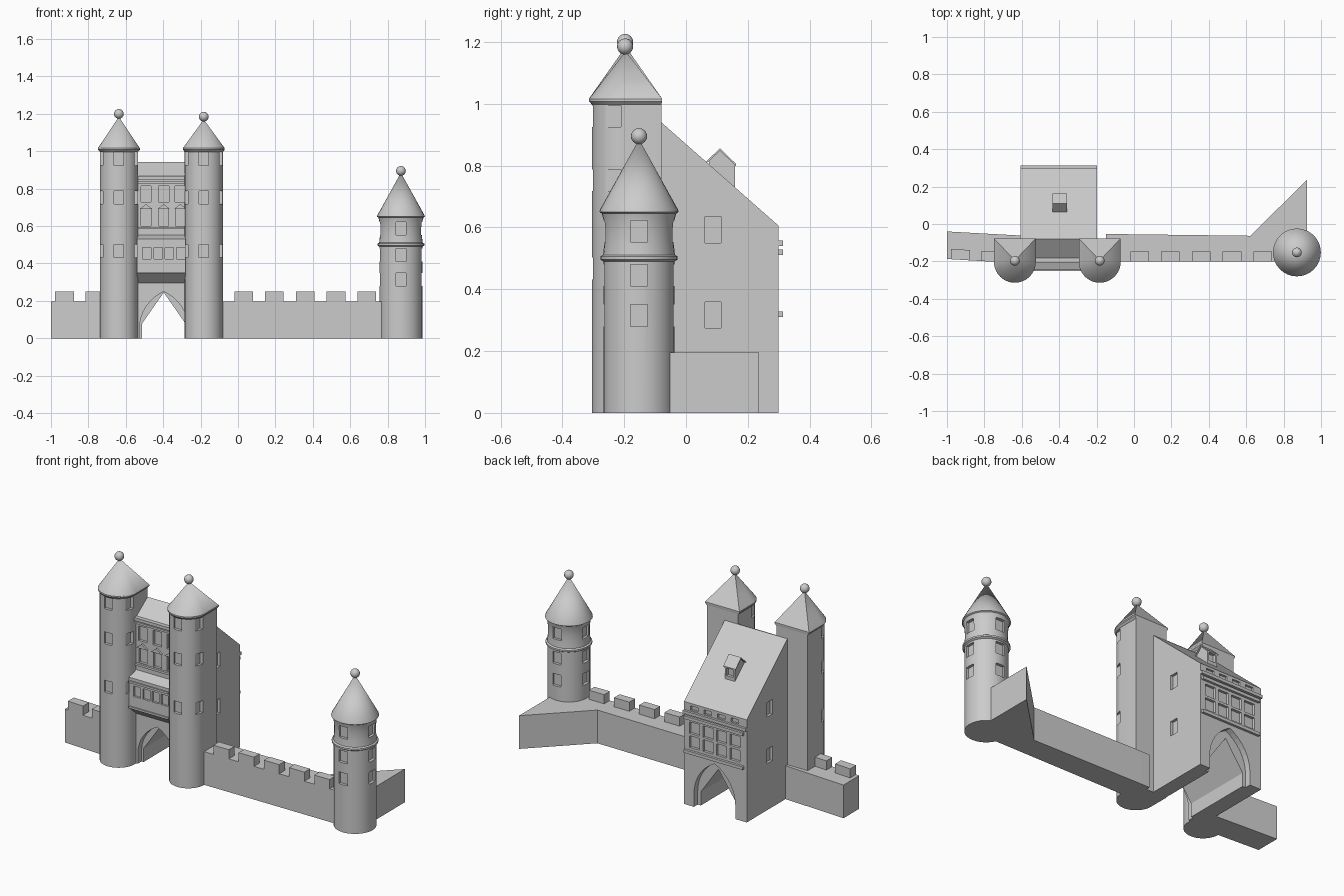
import bpy, bmesh, math
from mathutils import Vector

if "Cube" in bpy.data.objects:
    bpy.data.objects.remove(bpy.data.objects["Cube"])


def loft(name, rings, smooth=False):
    """Skin a stack of equal-length point rings and cap both ends."""
    n = len(rings[0])
    bm = bmesh.new()
    vs = [[bm.verts.new(p) for p in r] for r in rings]
    for a, b in zip(vs, vs[1:]):
        for i in range(n):
            j = (i + 1) % n
            bm.faces.new((a[i], a[j], b[j], b[i]))
    bm.faces.new(vs[0][::-1])
    bm.faces.new(vs[-1])
    bmesh.ops.remove_doubles(bm, verts=bm.verts, dist=1e-5)
    bmesh.ops.recalc_face_normals(bm, faces=bm.faces)
    me = bpy.data.meshes.new(name)
    bm.to_mesh(me)
    bm.free()
    ob = bpy.data.objects.new(name, me)
    bpy.context.collection.objects.link(ob)
    if smooth:
        soften(ob)
    return ob


def soften(ob):
    ob.data.shade_smooth()
    ob.data.set_sharp_from_angle(angle=math.radians(30))


def prism(name, pts, axis, a, b):
    put = {'x': lambda p, t: (t, p[0], p[1]),
           'y': lambda p, t: (p[0], t, p[1]),
           'z': lambda p, t: (p[0], p[1], t)}[axis]
    return loft(name, [[put(p, t) for p in pts] for t in (a, b)])


def box(name, x0, x1, y0, y1, z0, z1):
    return prism(name, [(x0, y0), (x1, y0), (x1, y1), (x0, y1)], 'z', z0, z1)


def window(x, y, z, w, d, h):
    return box("cutter", x - w / 2, x + w / 2, y - d / 2, y + d / 2, z - h / 2, z + h / 2)


def cut(ob, cutters, smooth=False):
    for c in cutters:
        c.hide_render = True
        m = ob.modifiers.new("cut", 'BOOLEAN')
        m.operation, m.solver, m.object = 'DIFFERENCE', 'EXACT', c
    dg = bpy.context.evaluated_depsgraph_get()
    dg.update()
    me = bpy.data.meshes.new_from_object(ob.evaluated_get(dg))
    ob.modifiers.clear()
    ob.data = me
    for c in cutters:
        bpy.data.objects.remove(c)
    if smooth:
        soften(ob)


def ball(name, x, y, z, r=0.026):
    bm = bmesh.new()
    bmesh.ops.create_uvsphere(bm, u_segments=20, v_segments=12, radius=r)
    bmesh.ops.translate(bm, verts=bm.verts, vec=Vector((x, y, z)))
    me = bpy.data.meshes.new(name)
    bm.to_mesh(me)
    bm.free()
    bpy.context.collection.objects.link(bpy.data.objects.new(name, me))
    me.shade_smooth()


def gothic(cx, half, spring, peak, z0=-0.05, n=8):
    """Pointed arch outline."""
    side = []
    for i in range(n + 1):
        t = math.radians(62) * i / n
        k = (1 - math.cos(t)) / (1 - math.cos(math.radians(62)))
        side.append((half * (1 - k), spring + (peak - spring) * math.sin(t) / math.sin(math.radians(62))))
    right = [(cx + dx, z) for dx, z in side]
    left = [(cx - dx, z) for dx, z in side[:-1]]
    return [(cx - half, z0), (cx + half, z0)] + right + left[::-1]


CX = -0.397


def passage():
    return prism("cutter", [(-0.512, -0.05), (-0.282, -0.05), (-0.282, 0.08),
                            (CX, 0.245), (-0.512, 0.08)], 'y', -0.5, 0.5)


# Gatehouse body with its long rear roof slope
body = prism("gatehouse_body", [(-0.08, 0), (0.3, 0), (0.3, 0.605), (-0.08, 0.94)], 'x', -0.607, -0.197)
cuts = [passage(), prism("cutter", gothic(CX, 0.135, 0.08, 0.29), 'y', 0.265, 0.4)]
for x in (-0.607, -0.197):
    for z in (0.317, 0.592):
        cuts.append(window(x, 0.087, z, 0.03, 0.052, 0.085))
for i in range(4):
    x = CX + (i - 1.5) * 0.088
    cuts += [window(x, 0.3, z, 0.066, 0.03, 0.068) for z in (0.378, 0.46)]
    cuts.append(window(x, 0.3, 0.578, 0.05, 0.024, 0.025))
cut(body, cuts)
for i, z in enumerate((0.31, 0.51, 0.54)):
    box(f"rear_cornice_{i}", -0.59 if i < 2 else -0.607, -0.205 if i < 2 else -0.197, 0.29, 0.314, z, z + 0.018)

# Roof dormer
dormer = prism("dormer", [(0.075, 0.74), (0.158, 0.72), (0.158, 0.805), (0.11, 0.85), (0.075, 0.815)],
               'x', -0.43, -0.364)
cut(dormer, [window(CX, 0.16, 0.775, 0.042, 0.04, 0.05)])
prism("dormer_roof", [(0.062, 0.803), (0.11, 0.848), (0.162, 0.798), (0.162, 0.805), (0.11, 0.856), (0.062, 0.81)],
      'x', -0.437, -0.357)

# Front facade between the towers
front = prism("front_facade", [(-0.185, 0), (-0.079, 0), (-0.079, 0.942), (-0.185, 0.865)], 'x', -0.545, -0.275)
cuts = [passage(), prism("cutter", gothic(CX, 0.128, 0.06, 0.25), 'y', -0.3, -0.15)]
for x in (-0.492, CX, -0.308):
    cuts.append(window(x, -0.185, 0.772, 0.055, 0.03, 0.085))
    cuts.append(window(x, -0.185, 0.645, 0.052, 0.03, 0.09))
    # pediments over the lower windows
    prism("window_pediment", [(x - 0.035, 0.69), (x + 0.035, 0.69), (x, 0.718)], 'y', -0.196, -0.18)
cut(front, cuts)
for i, (z0, z1, y) in enumerate([(0.85, 0.868, -0.205), (0.828, 0.84, -0.195), (0.583, 0.596, -0.198)]):
    box(f"front_cornice_{i}", -0.54, -0.28, y, -0.17, z0, z1)

# Projecting bay above the gate
bay = prism("front_bay", [(-0.18, 0.29), (-0.245, 0.35), (-0.245, 0.53), (-0.18, 0.555)], 'x', -0.54, -0.28)
cut(bay, [window(CX + (i - 1.5) * 0.06, -0.245, 0.455, 0.046, 0.024, 0.062) for i in range(4)])
box("bay_ledge", -0.54, -0.28, -0.252, -0.2, 0.5, 0.512)
box("bay_sill", -0.54, -0.28, -0.252, -0.2, 0.35, 0.362)


# U-shaped gate towers
def u_ring(cx, r, back, z, cy=-0.202, n=20):
    arc = [(cx + r * math.cos(t), cy + r * math.sin(t), z)
           for t in (math.pi + math.pi * i / n for i in range(n + 1))]
    return arc + [(cx + r, back, z), (cx - r, back, z)]


for side, cx, top in (("left", -0.637, 1.185), ("right", -0.183, 1.17)):
    r = 0.102
    tower = loft(f"{side}_gate_tower", [u_ring(cx, r, -0.079, 0), u_ring(cx, r, -0.079, 1.005)])
    cuts = []
    for z in (0.96, 0.753, 0.467):
        cuts.append(window(cx, -0.304, z, 0.052, 0.034, 0.07))
        for s in (-1, 1):
            cuts.append(window(cx + s * r, -0.236, z, 0.036, 0.05, 0.07))
    cut(tower, cuts, True)
    apex = (cx, -0.195, top)
    loft(f"{side}_gate_roof", [u_ring(cx, 0.1, -0.08, 0.995), u_ring(cx, 0.112, -0.077, 1.008),
                               u_ring(cx, 0.112, -0.077, 1.016), [apex] * 23], True)
    ball(f"{side}_gate_finial", cx, -0.197, top + 0.015)


# Round corner tower
TX, TY = 0.871, -0.152


def circle(r, z, n=32):
    return [(TX + r * math.cos(2 * math.pi * i / n), TY + r * math.sin(2 * math.pi * i / n), z) for i in range(n)]


def four_windows(z, r):
    out = []
    for s in (-1, 1):
        out.append(window(TX + s * r, TY, z, 0.034, 0.055, 0.07))
        out.append(window(TX, TY + s * r, z, 0.055, 0.034, 0.07))
    return out


shaft = loft("round_tower", [circle(0.115, 0), circle(0.115, 0.495)])
cut(shaft, four_windows(0.315, 0.115) + four_windows(0.445, 0.115), True)
loft("round_tower_ring", [circle(0.112, 0.488), circle(0.125, 0.496), circle(0.125, 0.506), circle(0.112, 0.514)], True)
drum = loft("round_tower_drum", [circle(r, z) for r, z in
                                 ((0.117, 0.505), (0.112, 0.55), (0.112, 0.59), (0.116, 0.63), (0.123, 0.652))])
cut(drum, four_windows(0.588, 0.113), True)
loft("round_tower_roof", [circle(0.12, 0.645), circle(0.128, 0.65), circle(0.126, 0.658), circle(0, 0.885)], True)
ball("round_tower_finial", TX, TY, 0.895)

# Curtain walls with battlements
prism("left_wall", [(-1, -0.187), (-0.62, -0.21), (-0.6, -0.062), (-1, -0.04)], 'z', 0, 0.196)
for i, (x0, x1) in enumerate(((-0.978, -0.876), (-0.816, -0.715))):
    f = [-0.187 - (x + 1) * 0.06 for x in (x0, x1)]
    prism(f"left_merlon_{i}", [(x0, f[0]), (x1, f[1]), (x1, f[1] + 0.055), (x0, f[0] + 0.055)], 'z', 0.19, 0.25)
prism("right_wall", [(-0.15, -0.2), (0.8, -0.2), (0.8, -0.06), (0.62, -0.063), (-0.092, -0.054), (-0.15, -0.054)],
      'z', 0, 0.196)
for i in range(5):
    x = -0.02 + i * 0.1645
    box(f"right_merlon_{i}", x, x + 0.1, -0.2, -0.148, 0.19, 0.25)
prism("rear_wing_wall", [(0.62, -0.065), (0.78, -0.15), (0.925, -0.1), (0.925, 0.236)], 'z', 0, 0.196)
